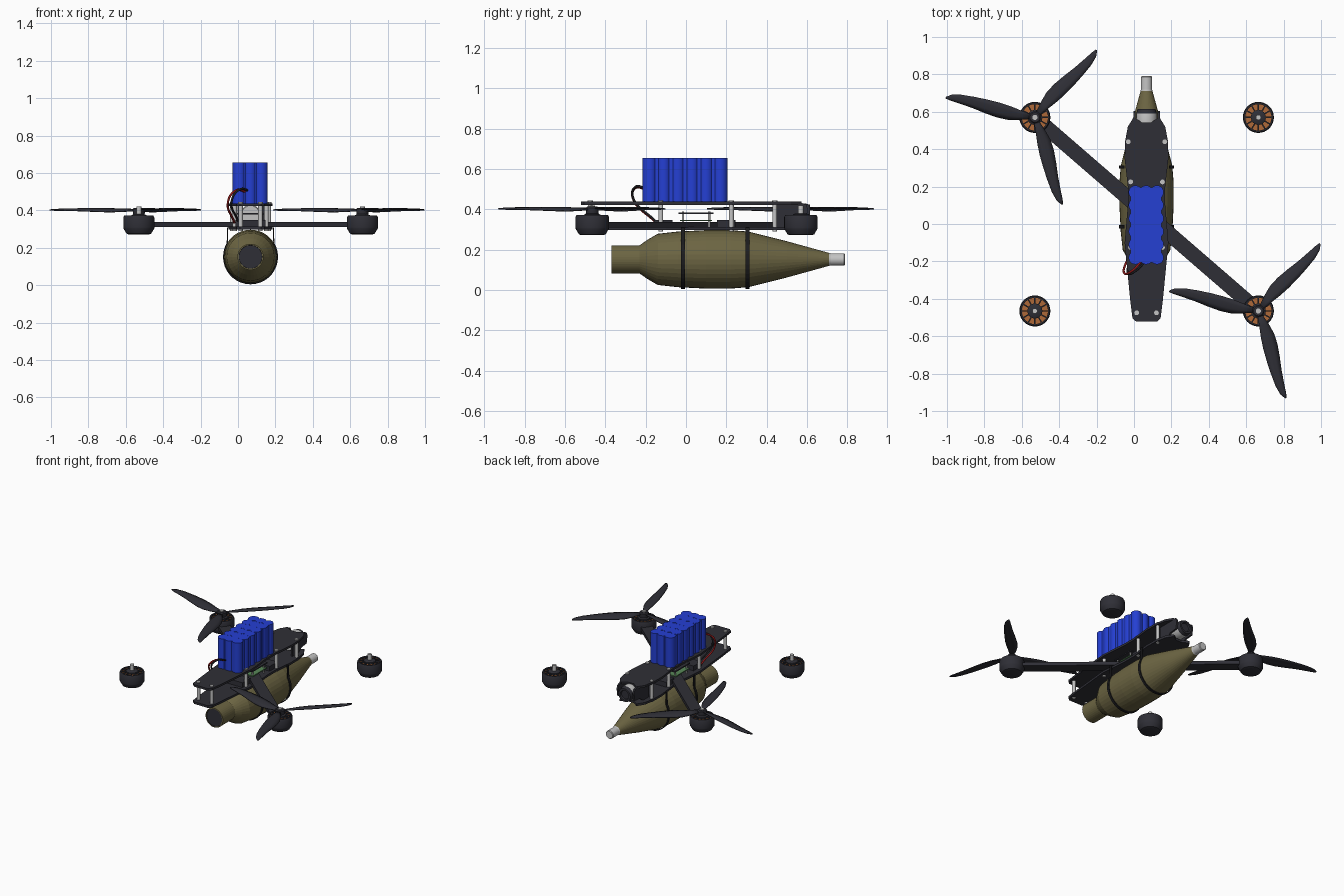
import bpy, bmesh, math
from mathutils import Vector, Matrix

if "Cube" in bpy.data.objects:
    bpy.data.objects.remove(bpy.data.objects["Cube"])

CX = 0.067          # fuselage centre line
AXIS_Z = 0.152      # shell axis height


def material(name, rgb):
    m = bpy.data.materials.new(name)
    m.use_nodes = True
    m.diffuse_color = (*rgb, 1)
    m.node_tree.nodes["Principled BSDF"].inputs["Base Color"].default_value = (*rgb, 1)
    return m


CARBON = material("carbon grey", (0.028, 0.028, 0.037))
BLACK = material("strap black", (0.012, 0.012, 0.014))
OLIVE = material("olive", (0.15, 0.13, 0.055))
BLUE = material("battery blue", (0.018, 0.05, 0.65))
COPPER = material("copper", (0.42, 0.14, 0.04))
METAL = material("light metal", (0.55, 0.55, 0.55))
RED = material("wire red", (0.3, 0.01, 0.01))
GREEN = material("board green", (0.1, 0.25, 0.1))


def finish(bm, name, mats, smooth=False):
    bmesh.ops.recalc_face_normals(bm, faces=bm.faces)
    mesh = bpy.data.meshes.new(name)
    bm.to_mesh(mesh)
    bm.free()
    ob = bpy.data.objects.new(name, mesh)
    bpy.context.collection.objects.link(ob)
    for m in mats:
        mesh.materials.append(m)
    if smooth:
        bpy.ops.object.select_all(action='DESELECT')
        ob.select_set(True)
        bpy.context.view_layer.objects.active = ob
        bpy.ops.object.shade_smooth_by_angle(angle=math.radians(35))
    return ob


def lathe(name, profile, mats, place, n=32, along_y=False, smooth=True):
    """Turn (radius, height, material index of the band that follows) points."""
    bm = bmesh.new()
    rings = []
    for r, h, _ in profile:
        ring = []
        for i in range(n):
            a = math.tau * i / n
            p = (r * math.cos(a), h, r * math.sin(a)) if along_y else (r * math.cos(a), r * math.sin(a), h)
            ring.append(bm.verts.new(Vector(p) + Vector(place)))
        rings.append(ring)
    for k in range(len(rings) - 1):
        for i in range(n):
            j = (i + 1) % n
            f = bm.faces.new((rings[k][i], rings[k][j], rings[k + 1][j], rings[k + 1][i]))
            f.material_index = profile[k][2]
    bm.faces.new(rings[0]).material_index = profile[0][2]
    bm.faces.new(rings[-1]).material_index = profile[-1][2]
    return finish(bm, name, mats, smooth)


def rod(name, x, y, z0, z1, r, mat, n=12):
    return lathe(name, [(r, z0, 0), (r, z1, 0)], [mat], (x, y, 0), n)


def box(name, centre, size, mat, turn=0):
    bm = bmesh.new()
    m = Matrix.Translation(centre) @ Matrix.Rotation(turn, 4, 'Z') @ Matrix.Diagonal((*size, 1))
    bmesh.ops.create_cube(bm, size=1, matrix=m)
    return finish(bm, name, [mat])


def prism(name, outline, lo, hi, mat, sideways=False):
    """Extrude an outline upward, or a (y, z) outline along x."""
    bm = bmesh.new()
    pts = [(lo, a, b) if sideways else (a, b, lo) for a, b in outline]
    face = bm.faces.new([bm.verts.new(p) for p in pts])
    grown = bmesh.ops.extrude_face_region(bm, geom=[face])["geom"]
    step = (hi - lo, 0, 0) if sideways else (0, 0, hi - lo)
    bmesh.ops.translate(bm, vec=step, verts=[v for v in grown if isinstance(v, bmesh.types.BMVert)])
    return finish(bm, name, [mat])


# Shell slung underneath, with dark tail cap and metal tip
lathe("shell", [(0.062, -0.366, 1), (0.063, -0.37, 0), (0.07, -0.37, 0), (0.07, -0.23, 0),
                (0.098, -0.19, 0), (0.127, -0.14, 0), (0.138, -0.04, 0), (0.145, 0.1, 0),
                (0.145, 0.22, 0), (0.138, 0.31, 0), (0.09, 0.5, 0), (0.032, 0.71, 2),
                (0.03, 0.72, 2), (0.03, 0.785, 2), (0.026, 0.79, 2)],
      [OLIVE, CARBON, METAL], (CX, 0, AXIS_Z), 36, along_y=True, smooth=False)

# Straps around the shell up to the lower plate
for name, y in (("rear_strap", -0.015), ("front_strap", 0.305)):
    bm = bmesh.new()
    radius = 0.144
    path = [(radius * math.cos(a), AXIS_Z + radius * math.sin(a))
            for a in (math.radians(-210 + 10 * i) for i in range(25))]
    path = [(-0.122, 0.31)] + path + [(0.122, 0.31)]
    rows = [[bm.verts.new((CX + x, y + s * 0.009, z)) for s in (-1, 1)] for x, z in path]
    for p, q in zip(rows, rows[1:]):
        bm.faces.new((p[0], p[1], q[1], q[0]))
    ob = finish(bm, name, [BLACK])
    mod = ob.modifiers.new("thickness", 'SOLIDIFY')
    mod.thickness, mod.offset = 0.006, 0

# Frame plates, with a camera notch at the front
half = [(0.055, -0.522), (0.075, -0.505), (0.088, -0.4), (0.117, -0.1), (0.1, 0.1), (0.1, 0.2),
        (0.117, 0.35), (0.115, 0.44), (0.1, 0.52), (0.068, 0.572), (0.05, 0.56), (0.025, 0.543)]
outline = [(CX + x, y) for x, y in half] + [(CX - x, y) for x, y in reversed(half)]
prism("lower_plate", outline, 0.297, 0.313, CARBON)
prism("upper_plate", outline, 0.423, 0.438, CARBON)

# Standoffs with screw heads
for x, y in ((0.098, 0.44), (0.085, 0.225), (0.085, -0.125), (0.053, -0.475)):
    for s in (-1, 1):
        rod("standoff", CX + s * x, y, 0.31, 0.425, 0.012, METAL)
        rod("screw", CX + s * x, y, 0.437, 0.445, 0.013, METAL)
        rod("lower_screw", CX + s * x, y, 0.29, 0.298, 0.012, METAL)

# Motors
motors = [(-0.53, 0.57), (0.665, 0.57), (-0.53, -0.465), (0.665, -0.465)]
for mx, my in motors:
    lathe("motor", [(0.055, 0.272, 0), (0.066, 0.276, 0), (0.082, 0.303, 0), (0.083, 0.31, 0),
                    (0.083, 0.362, 0), (0.078, 0.372, 0), (0.07, 0.372, 0), (0.07, 0.362, 1),
                    (0.04, 0.362, 0), (0.04, 0.374, 0), (0.03, 0.38, 0)],
          [CARBON, COPPER], (mx, my, 0))
    for i in range(12):
        a = math.tau * i / 12
        box("motor_spoke", (mx + 0.056 * math.cos(a), my + 0.056 * math.sin(a), 0.364),
            (0.034, 0.007, 0.014), CARBON, a)
    rod("motor_shaft", mx, my, 0.375, 0.42, 0.014, METAL)

# One diagonal arm beam, with its propellers
a, b = Vector(motors[0]), Vector(motors[3])
d, mid = b - a, (a + b) / 2
box("arm", (mid.x, mid.y, 0.324), (d.length, 0.08, 0.026), CARBON, math.atan2(d.y, d.x))

blade = [(0.02, -0.012, 0.012), (0.08, -0.02, 0.03), (0.14, -0.03, 0.043), (0.2, -0.036, 0.043),
         (0.27, -0.038, 0.034), (0.34, -0.037, 0.022), (0.41, -0.033, 0.014),
         (0.46, -0.022, 0.009), (0.488, -0.004, 0.004)]
for px, py in (motors[0], motors[3]):
    lathe("propeller_hub", [(0.03, 0.378, 0), (0.032, 0.384, 0), (0.032, 0.408, 0), (0.026, 0.414, 0)],
          [CARBON], (px, py, 0), 20)
    bm = bmesh.new()
    for k in range(3):
        turn = Matrix.Rotation(math.radians(47.5 + 120 * k), 3, 'Z')
        rows = []
        for u, v0, v1 in blade:
            pitch = 0.28 - 0.4 * u
            row = []
            for t in (0, 0.33, 0.67, 1):
                v = v0 + (v1 - v0) * t
                camber = 0.08 * (v1 - v0) * 4 * t * (1 - t)
                row.append(bm.verts.new(turn @ Vector((u, v, 0.402 - v * pitch + camber))
                                        + Vector((px, py, 0))))
            rows.append(row)
        for p, q in zip(rows, rows[1:]):
            for i in range(3):
                bm.faces.new((p[i], p[i + 1], q[i + 1], q[i]))
    ob = finish(bm, "propeller", [CARBON], smooth=True)
    mod = ob.modifiers.new("thickness", 'SOLIDIFY')
    mod.thickness, mod.offset = 0.006, 0

# Battery pack: wrapped rows of round cells
for i in range(6):
    for j in (-1, 0, 1):
        rod("battery_cell", CX - 0.002 + j * 0.058, -0.18 + i * 0.07, 0.438, 0.656, 0.036, BLUE, 20)
box("battery_core", (CX - 0.002, -0.005, 0.546), (0.166, 0.4, 0.216), BLUE)

# Power leads
for name, mat, off in (("red_lead", RED, 0), ("black_lead", BLACK, 0.02)):
    cu = bpy.data.curves.new(name, 'CURVE')
    cu.dimensions, cu.bevel_depth, cu.bevel_resolution = '3D', 0.006, 2
    sp = cu.splines.new('BEZIER')
    pts = [(0.04, -0.2, 0.5), (-0.01, -0.25, 0.507), (-0.05, -0.265, 0.46), (-0.02, -0.15, 0.335)]
    sp.bezier_points.add(len(pts) - 1)
    for bp, (x, y, z) in zip(sp.bezier_points, pts):
        bp.co = (x + off, y, z + off / 4)
        bp.handle_left_type = bp.handle_right_type = 'AUTO'
    cu.materials.append(mat)
    bpy.context.collection.objects.link(bpy.data.objects.new(name, cu))

# Electronics between the plates
box("power_board", (CX, 0.05, 0.345), (0.15, 0.16, 0.007), GREEN)
box("control_board", (CX, 0.05, 0.381), (0.15, 0.175, 0.008), CARBON)
for sx in (-1, 1):
    for sy in (-1, 1):
        rod("board_post", CX + sx * 0.06, 0.05 + sy * 0.065, 0.313, 0.39, 0.006, METAL)
for y in (-0.113, 0.2):
    box("arm_clamp", (CX, y, 0.33), (0.16, 0.09, 0.036), CARBON)

# Camera with side cheeks
cheek = [(0.43, 0.313), (0.43, 0.423), (0.565, 0.435), (0.595, 0.425), (0.605, 0.4),
         (0.595, 0.345), (0.54, 0.34), (0.5, 0.313)]
for s in (-1, 1):
    x = CX + s * 0.065
    prism("camera_cheek", cheek, x - 0.006, x + 0.006, CARBON, sideways=True)
lathe("camera", [(0.05, 0.47, 0), (0.055, 0.48, 0), (0.055, 0.59, 1), (0.048, 0.615, 1), (0.034, 0.615, 1),
                 (0.03, 0.605, 1)], [METAL, CARBON], (CX, 0, 0.375), 24, along_y=True)
